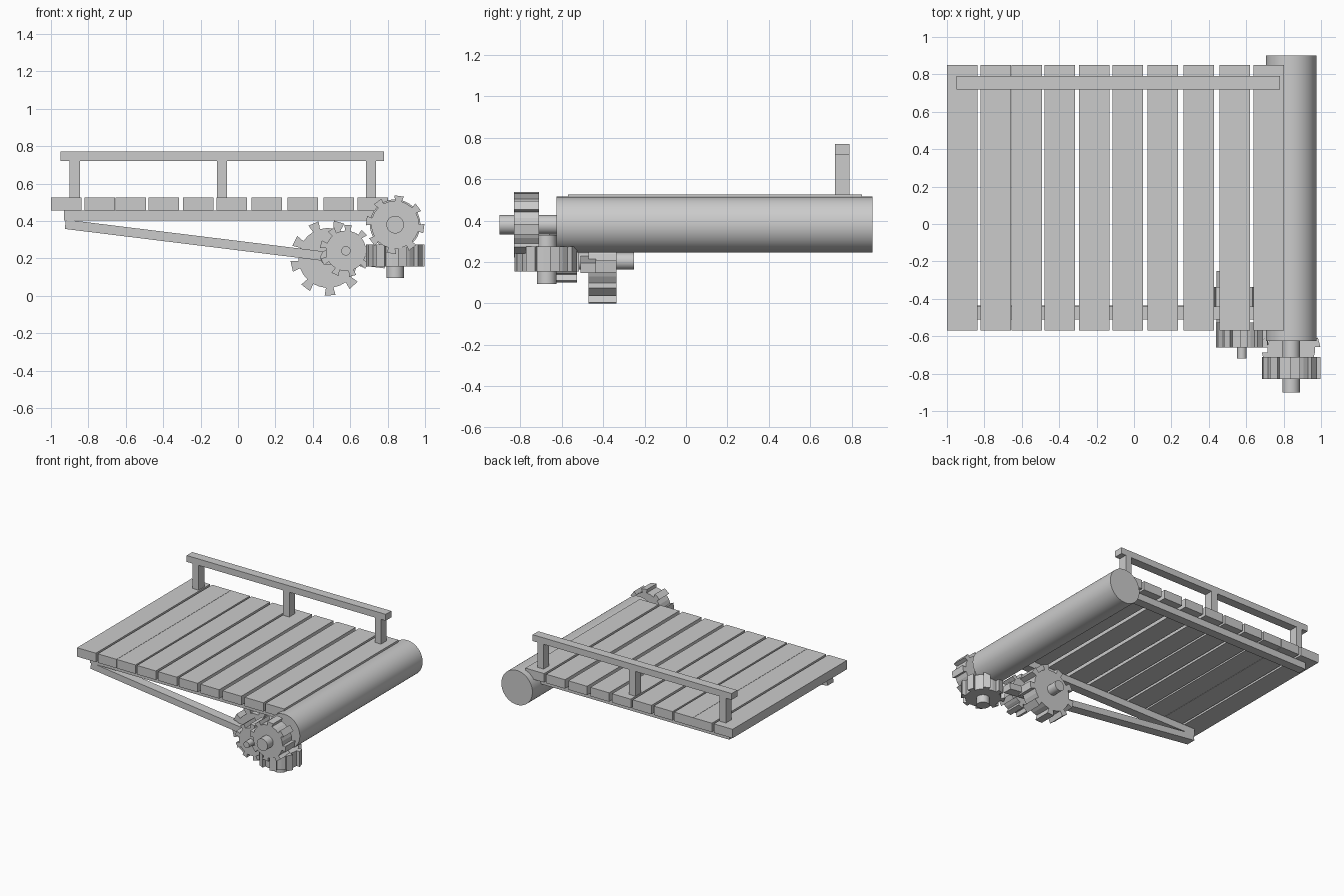
import bpy, bmesh
from math import cos, sin, radians, atan2, hypot, pi
from mathutils import Matrix, Vector

if "Cube" in bpy.data.objects:
    bpy.data.objects.remove(bpy.data.objects["Cube"])


def box(name, x, y, z):
    """Box from (min, max) pairs."""
    bpy.ops.mesh.primitive_cube_add(size=1, location=[sum(p) / 2 for p in (x, y, z)])
    ob = bpy.context.object
    ob.name = name
    ob.scale = [p[1] - p[0] for p in (x, y, z)]
    bpy.ops.object.transform_apply(location=False, rotation=False, scale=True)
    return ob


def cylinder(name, r, start, end, sides=32):
    a, b = Vector(start), Vector(end)
    bpy.ops.mesh.primitive_cylinder_add(vertices=sides, radius=r, depth=(b - a).length,
                                        location=(a + b) / 2)
    ob = bpy.context.object
    ob.name = name
    ob.rotation_euler = (b - a).to_track_quat('Z', 'Y').to_euler()
    bpy.ops.object.shade_smooth_by_angle(angle=radians(35))
    return ob


def gear(name, center, r_tip, r_root, width, teeth, phase, axis):
    """Toothed disc with slightly flared teeth, axis 'Y' or 'Z'."""
    bm = bmesh.new()
    half_root, half_tip = 0.040 * 9 / teeth * pi, 0.046 * 9 / teeth * pi
    ring = []
    for k in range(teeth):
        a = radians(phase) + 2 * pi * k / teeth
        for r, da in ((r_root, -half_root), (r_tip, -half_tip), (r_tip, half_tip),
                      (r_root, half_root), (r_root, pi / teeth)):
            ring.append(bm.verts.new((r * cos(a + da), r * sin(a + da), -width / 2)))
    face = bm.faces.new(ring)
    out = bmesh.ops.extrude_face_region(bm, geom=[face])
    bmesh.ops.translate(bm, vec=(0, 0, width),
                        verts=[v for v in out['geom'] if isinstance(v, bmesh.types.BMVert)])
    if axis == 'Y':
        bm.transform(Matrix.Rotation(pi / 2, 4, 'X'))
    bmesh.ops.recalc_face_normals(bm, faces=bm.faces)
    me = bpy.data.meshes.new(name)
    bm.to_mesh(me)
    bm.free()
    ob = bpy.data.objects.new(name, me)
    ob.location = center
    bpy.context.collection.objects.link(ob)
    return ob


# deck planks, unevenly spaced
starts = (-1.0, -0.82, -0.655, -0.478, -0.295, -0.115, 0.073, 0.265, 0.457, 0.638)
for i, x in enumerate(starts):
    box(f"plank_{i + 1}", (x, x + 0.163), (-0.57, 0.85), (0.455, 0.525))

# beams under the deck
box("front_beam", (-0.93, 0.76), (-0.51, -0.44), (0.402, 0.455))
box("back_beam", (-0.93, 0.76), (0.72, 0.79), (0.402, 0.455))

# railing on the back edge
for i, x in enumerate((-0.873, -0.085, 0.712)):
    box(f"rail_post_{i + 1}", (x - 0.027, x + 0.027), (0.72, 0.79), (0.525, 0.72))
box("handrail", (-0.95, 0.78), (0.72, 0.79), (0.72, 0.77))

# slanted brace below the front beam
x0, z0, x1, z1 = -0.923, 0.382, 0.787, 0.171
brace = box("slanted_brace", (-hypot(x1 - x0, z1 - z0) / 2, hypot(x1 - x0, z1 - z0) / 2),
            (-0.0375, 0.0375), (-0.025, 0.025))
brace.location = ((x0 + x1) / 2, -0.4725, (z0 + z1) / 2)
brace.rotation_euler = (0, atan2(z0 - z1, x1 - x0), 0)

# roller and its shaft
cylinder("roller", 0.135, (0.84, -0.625, 0.38), (0.84, 0.90, 0.38), 64)
cylinder("roller_shaft", 0.047, (0.84, -0.90, 0.38), (0.84, -0.62, 0.38))
gear("roller_gear", (0.84, -0.77, 0.38), 0.157, 0.128, 0.12, 8, -8, 'Y')

# horizontal gear below the roller gear
gear("horizontal_gear", (0.84, -0.672, 0.215), 0.157, 0.128, 0.12, 8, 15, 'Z')
cylinder("vertical_shaft", 0.047, (0.84, -0.672, 0.095), (0.84, -0.672, 0.33))

# small upright gear and its pin
gear("small_gear", (0.577, -0.593, 0.24), 0.14, 0.108, 0.135, 9, 45, 'Y')
cylinder("small_gear_pin", 0.025, (0.577, -0.72, 0.24), (0.577, -0.53, 0.24))

# large upright gear and its shaft
gear("large_gear", (0.482, -0.403, 0.202), 0.202, 0.16, 0.135, 9, -87, 'Y')
cylinder("large_gear_shaft", 0.041, (0.482, -0.53, 0.204), (0.482, -0.25, 0.204))
